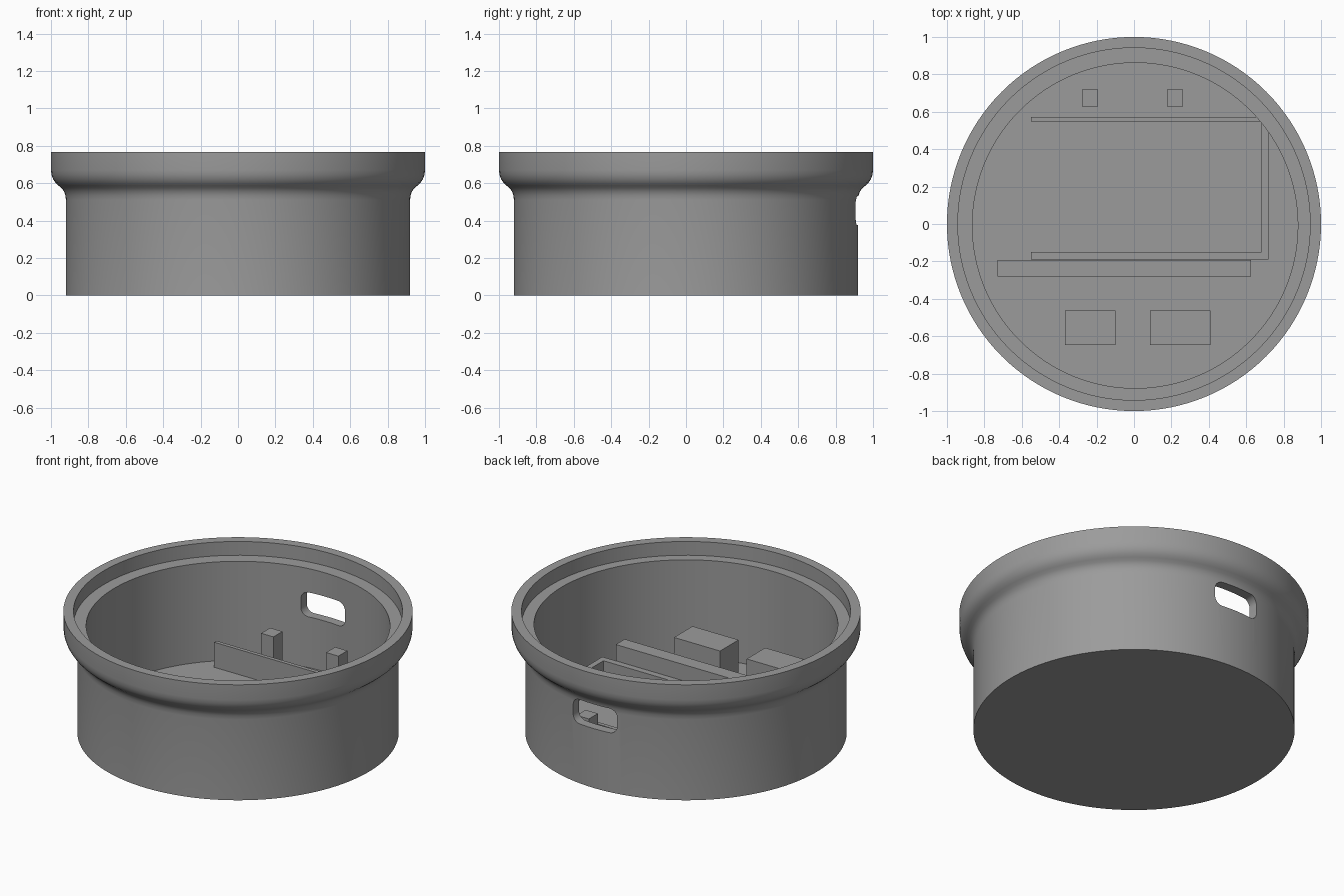
import bpy, bmesh, math

if "Cube" in bpy.data.objects:
    bpy.data.objects.remove(bpy.data.objects["Cube"])

grey = bpy.data.materials.new("mid grey")
grey.diffuse_color = (0.33, 0.33, 0.33, 1)
grey.use_nodes = True
grey.node_tree.nodes["Principled BSDF"].inputs["Base Color"].default_value = grey.diffuse_color


def make_object(name, bm):
    bmesh.ops.recalc_face_normals(bm, faces=bm.faces)
    mesh = bpy.data.meshes.new(name)
    bm.to_mesh(mesh)
    bm.free()
    obj = bpy.data.objects.new(name, mesh)
    bpy.context.collection.objects.link(obj)
    mesh.materials.append(grey)
    return obj


def lathe(name, profile, centre=(0, 0), steps=128):
    """Closed solid turned from (radius, z) points, with flat end caps."""
    bm = bmesh.new()
    rings = [[bm.verts.new((centre[0] + r * math.cos(2 * math.pi * i / steps),
                            centre[1] + r * math.sin(2 * math.pi * i / steps), z))
              for i in range(steps)] for r, z in profile]
    for a, b in zip(rings, rings[1:]):
        for i in range(steps):
            j = (i + 1) % steps
            bm.faces.new((a[i], a[j], b[j], b[i]))
    bm.faces.new(rings[0])
    bm.faces.new(rings[-1])
    return make_object(name, bm)


def box(name, x0, x1, y0, y1, z0, z1):
    bm = bmesh.new()
    bmesh.ops.create_cube(bm, size=1)
    for v in bm.verts:
        v.co = (x1 if v.co.x > 0 else x0, y1 if v.co.y > 0 else y0, z1 if v.co.z > 0 else z0)
    return make_object(name, bm)


def rounded_slot(name, half_w, z0, z1, radius, y0, y1):
    """Rounded rectangle in x/z, extruded along y."""
    bm = bmesh.new()
    corners = [(half_w - radius, z1 - radius, 0), (radius - half_w, z1 - radius, 90),
               (radius - half_w, z0 + radius, 180), (half_w - radius, z0 + radius, 270)]
    pts = []
    for cx, cz, start in corners:
        for k in range(9):
            a = math.radians(start + k * 90 / 8)
            pts.append((cx + radius * math.cos(a), cz + radius * math.sin(a)))
    face = bm.faces.new([bm.verts.new((x, y0, z)) for x, z in pts])
    ext = bmesh.ops.extrude_face_region(bm, geom=[face])
    for v in ext["geom"]:
        if isinstance(v, bmesh.types.BMVert):
            v.co.y = y1
    return make_object(name, bm)


FLOOR, TOP = 0.055, 0.767

# Round housing with a flared rim
housing = lathe("housing", [
    (0.92, 0), (0.92, 0.51), (0.923, 0.535), (0.931, 0.557), (0.944, 0.574), (0.96, 0.587),
    (0.976, 0.602), (0.989, 0.622), (0.997, 0.645), (1.0, 0.67), (1.0, TOP)])

# Cutters: main bore, lid recess, cable slot in the back wall
cutters = [
    lathe("bore_cutter", [(0.87, FLOOR), (0.87, 1.0)], (0.006, -0.008)),
    lathe("recess_cutter", [(0.942, 0.68), (0.942, 1.0)]),
    rounded_slot("slot_cutter", 0.154, 0.375, 0.53, 0.05, 0.7, 1.1),
]
bpy.context.view_layer.objects.active = housing
for cutter in cutters:
    mod = housing.modifiers.new(cutter.name, "BOOLEAN")
    mod.operation = "DIFFERENCE"
    mod.solver = "EXACT"
    mod.object = cutter
    bpy.ops.object.modifier_apply(modifier=mod.name)
for cutter in cutters:
    bpy.data.objects.remove(cutter)

bpy.ops.object.select_all(action="DESELECT")
housing.select_set(True)
bpy.ops.object.shade_smooth_by_angle(angle=math.radians(30))

# Low three-sided tray wall on the floor
BASE = FLOOR - 0.01
box("tray_back_wall", -0.55, 0.70, 0.548, 0.572, BASE, 0.213)
box("tray_side_wall", 0.682, 0.718, -0.19, 0.57, BASE, 0.213)
box("tray_front_wall", -0.55, 0.70, -0.19, -0.15, BASE, 0.213)

# Taller support bar, rear posts and front blocks
box("support_bar", -0.73, 0.626, -0.282, -0.193, BASE, 0.314)
for side, x in (("left", -0.278), ("right", 0.176)):
    box(side + "_post", x, x + 0.086, 0.628, 0.718, BASE, 0.312)
for side, x0, x1 in (("left", -0.369, -0.10), ("right", 0.086, 0.408)):
    box(side + "_block", x0, x1, -0.648, -0.463, BASE, 0.314)
